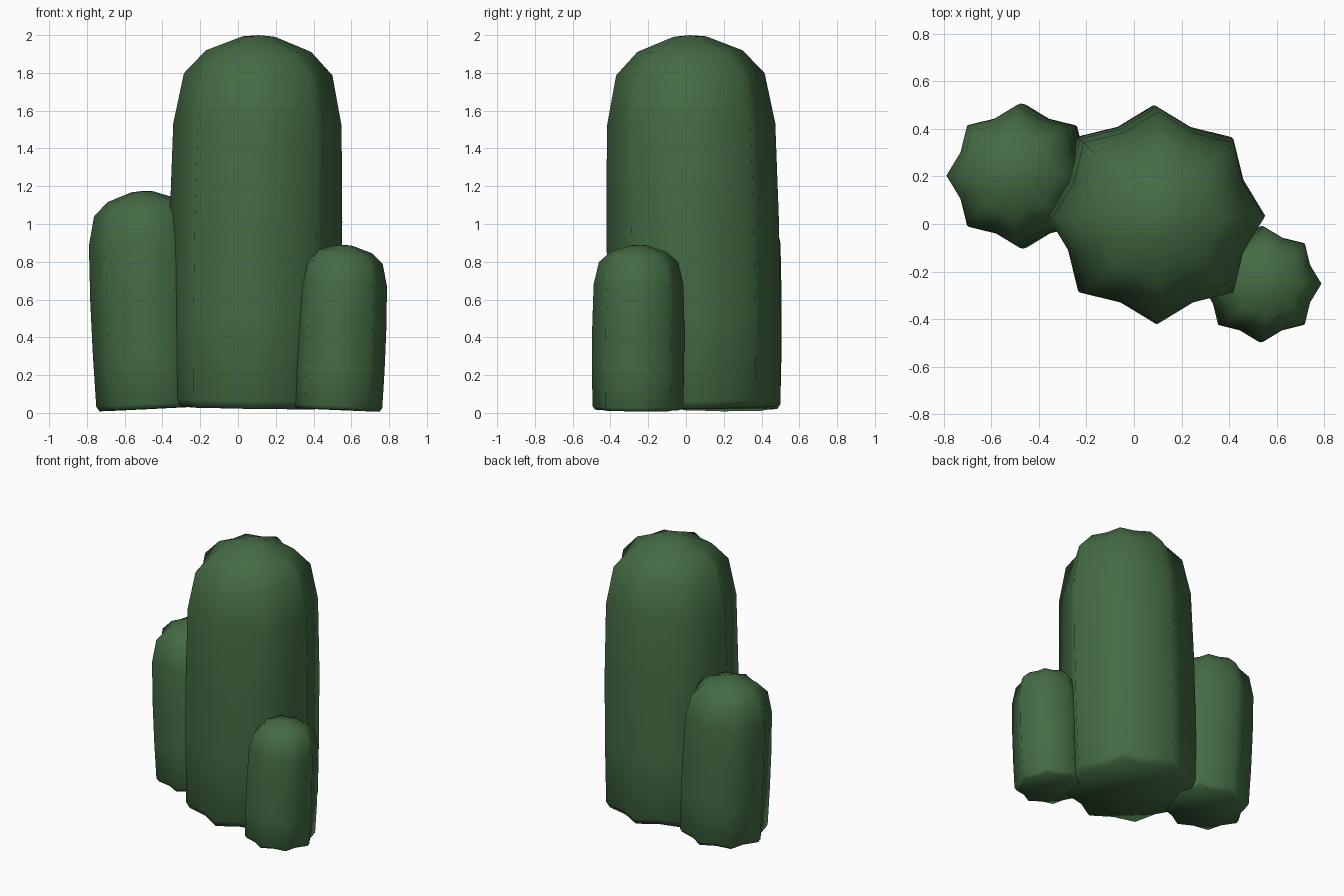
import bpy, bmesh, math
from mathutils import Vector

if "Cube" in bpy.data.objects:
    bpy.data.objects.remove(bpy.data.objects["Cube"])

green = bpy.data.materials.new("cactus green")
green.diffuse_color = (0.058, 0.148, 0.058, 1)
green.use_nodes = True
green.node_tree.nodes["Principled BSDF"].inputs["Base Color"].default_value = green.diffuse_color

# (height fraction, radius fraction) from the foot to the domed crown
PROFILE = [(0.0, 0.93), (0.022, 0.985), (0.25, 1.0), (0.5, 1.0),
           (0.76, 0.975), (0.895, 0.86), (0.957, 0.61), (0.996, 0.19)]
RIBS = 8
VALLEY = 0.865  # valley radius relative to the ridge radius


def cactus_column(name, base, top, radius):
    """Ribbed leaning column with a closed foot and domed crown."""
    base, top = Vector(base), Vector(top)
    axis = top - base
    rot = Vector((0, 0, 1)).rotation_difference(axis)
    bm = bmesh.new()
    rings = []
    for h, r in PROFILE:
        ring = []
        for i in range(RIBS * 2):
            a = math.pi * i / RIBS
            d = radius * r * (VALLEY if i % 2 else 1)
            p = Vector((d * math.cos(a), d * math.sin(a), h * axis.length))
            ring.append(bm.verts.new(base + rot @ p))
        rings.append(ring)
    n = RIBS * 2
    for lo, hi in zip(rings, rings[1:]):
        for i in range(n):
            j = (i + 1) % n
            bm.faces.new((lo[i], lo[j], hi[j], hi[i]))
    # foot cap and crown fan
    bm.faces.new(rings[0][::-1])
    tip = bm.verts.new(top)
    for i in range(n):
        bm.faces.new((rings[-1][i], rings[-1][(i + 1) % n], tip))
    for f in bm.faces:
        f.smooth = True
    mesh = bpy.data.meshes.new(name)
    bm.to_mesh(mesh)
    bm.free()
    mesh.materials.append(green)
    obj = bpy.data.objects.new(name, mesh)
    bpy.context.collection.objects.link(obj)
    return obj


# Tall middle column and its two shorter offshoots
cactus_column("main_column", (0.08, 0.05, 0.027), (0.11, 0.02, 2.0), 0.457)
cactus_column("left_column", (-0.45, 0.20, 0.022), (-0.507, 0.205, 1.175), 0.304)
cactus_column("right_column", (0.523, -0.255, 0.016), (0.56, -0.25, 0.89), 0.244)
